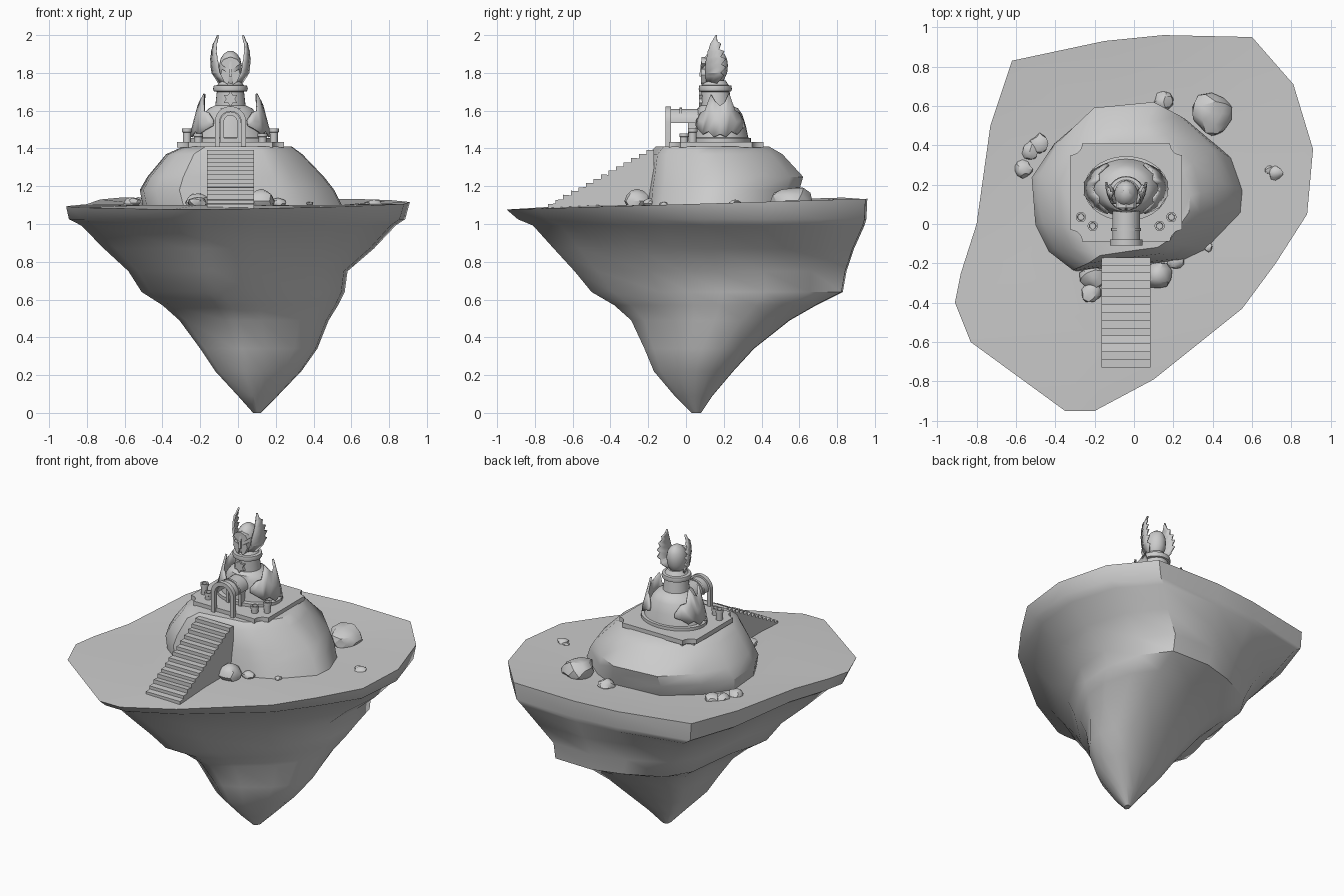
import bpy, bmesh, math, random
from mathutils import Vector, noise

if "Cube" in bpy.data.objects:
    bpy.data.objects.remove(bpy.data.objects["Cube"])

CX = -0.04          # temple axis


def make(name, verts, faces, angle=35, solid=0.0):
    me = bpy.data.meshes.new(name)
    me.from_pydata([tuple(v) for v in verts], [], faces)
    bm = bmesh.new()
    bm.from_mesh(me)
    bmesh.ops.recalc_face_normals(bm, faces=bm.faces)
    bm.to_mesh(me)
    bm.free()
    ob = bpy.data.objects.new(name, me)
    bpy.context.collection.objects.link(ob)
    if solid:
        m = ob.modifiers.new("thickness", 'SOLIDIFY')
        m.thickness, m.offset = solid, 0
    bpy.ops.object.select_all(action='DESELECT')
    ob.select_set(True)
    bpy.context.view_layer.objects.active = ob
    if angle:
        bpy.ops.object.shade_smooth_by_angle(angle=math.radians(angle))
    return ob


def loft(name, rings, angle=35):
    n = len(rings[0])
    verts = [p for r in rings for p in r]
    faces = [(k * n + i, k * n + (i + 1) % n, (k + 1) * n + (i + 1) % n, (k + 1) * n + i)
             for k in range(len(rings) - 1) for i in range(n)]
    faces += [tuple(range(n)), tuple(range(len(verts) - n, len(verts)))]
    return make(name, verts, faces, angle)


def fit(outline, x0, x1, y0, y1, z):
    """Stretch an outline into the given box at height z."""
    xs, ys = [p[0] for p in outline], [p[1] for p in outline]
    return [(x0 + (x - min(xs)) / (max(xs) - min(xs)) * (x1 - x0),
             y0 + (y - min(ys)) / (max(ys) - min(ys)) * (y1 - y0), z) for x, y in outline]


def ellipse(cx, cy, rx, ry, z, n=24):
    return [(cx + rx * math.cos(2 * math.pi * i / n), cy + ry * math.sin(2 * math.pi * i / n), z)
            for i in range(n)]


def extrude(name, pts, offset, angle=35):
    o = Vector(offset)
    return loft(name, [pts, [Vector(p) + o for p in pts]], angle)


# floating island: turf, rim and tapering rock in one shell
isle = [(-.35, -.95), (-.2, -.95), (.1, -.79), (.55, -.43), (.72, -.2), (.88, .05), (.91, .38),
        (.81, .71), (.6, .95), (.15, .96), (-.15, .93), (-.62, .83), (-.73, .5), (-.8, 0),
        (-.88, -.25), (-.91, -.4), (-.83, -.6)]
# the rock below has a softer back left corner
rock = [{(-.62, .83): (-.57, .72), (-.15, .93): (-.18, .88)}.get(p, p) for p in isle]


rim = [(x, y, 1.105 + .03 * y + (.01 if x < -.5 and y > .4 else 0)) for x, y in isle]
mid = [(x * .6, y * .6, 1.1) for x, y in isle]
levels = [(-.71, .72, -.7, .89, .87), (-.58, .58, -.59, .85, .75),
          (-.51, .565, -.5, .83, .64), (-.4, .53, -.38, .69, .57), (-.31, .48, -.29, .55, .49),
          (-.2, .42, -.22, .36, .34), (-.12, .335, -.17, .25, .22), (0, .21, -.06, .14, .09),
          (.08, .12, .03, .08, 0)]
loft("island", [mid, rim, fit(isle, -.895, .885, -.89, .955, 1.025), fit(isle, -.83, .835, -.81, .945, .992)]
     + [fit(rock, *lv) for lv in levels], 45)

# mound
hill = [(-.3, -.24), (.05, -.2), (.25, -.18), (.37, -.12), (.55, .08), (.56, .2), (.5, .38),
        (.3, .56), (.15, .63), (-.2, .6), (-.4, .43), (-.52, .25), (-.5, 0), (-.43, -.14)]
loft("mound", [fit(hill, *lv) for lv in [
    (-.5, .56, -.24, .56, 1.08), (-.52, .51, -.235, .6, 1.18), (-.48, .455, -.225, .62, 1.25),
    (-.38, .34, -.2, .51, 1.37), (-.29, .285, -.16, .44, 1.41)]], 36)

# stairs with slightly uneven treads
random.seed(2)
N, y0, y1, z0, z1 = 14, -.73, -.17, 1.09, 1.395
prof = [(y0, 1.05)]
for i in range(N):
    h = z0 + (z1 - z0) * (i + 1) / N
    prof += [(y0 + (y1 - y0) * i / N, h - random.uniform(0, .006)), (y0 + (y1 - y0) * (i + 1) / N, h - .004)]
prof += [(y1, 1.05)]
extrude("stairs", [(-.165, y, z) for y, z in prof], (.25, 0, 0), 0)


# platform with scooped corners
def scooped(hx, hy, r, z, cy=.16):
    pts = []
    for sx, sy, a in [(1, 1, 270), (-1, 1, 0), (-1, -1, 90), (1, -1, 180)]:
        for i in range(6):
            t = math.radians(a - i * 18)
            pts.append((CX + sx * hx + r * math.cos(t), cy + sy * hy + r * math.sin(t), z))
    return pts


loft("plinth", [scooped(.25, .22, .05, z) for z in (1.38, 1.41)])
loft("platform", [scooped(.283, .25, .06, z) for z in (1.405, 1.435)])

# temple body and collar
loft("temple_body", [ellipse(CX, cy, rx, ry, z, 28) for rx, ry, cy, z in [
    (.215, .165, .18, 1.43), (.215, .165, .18, 1.455), (.19, .145, .185, 1.457),
    (.17, .135, .182, 1.52), (.142, .122, .176, 1.58), (.115, .108, .168, 1.612), (.08, .08, .16, 1.628),
    (.072, .076, .155, 1.70), (.088, .085, .155, 1.703), (.092, .088, .155, 1.715),
    (.088, .085, .155, 1.732), (.07, .07, .155, 1.735), (.05, .055, .155, 1.76)]])

# jagged plates hugging both sides of the body
tops = [1.55, 1.59, 1.60, 1.685, 1.65, 1.625, 1.645, 1.69, 1.60, 1.59, 1.54]
bots = [1.52, 1.50, 1.475, 1.49, 1.46, 1.475, 1.46, 1.49, 1.475, 1.50, 1.51]
for side, sx in (("left", -1), ("right", 1)):
    v, f = [], []
    for i, (t, b) in enumerate(zip(tops, bots)):
        a = math.radians(-62 + 12.4 * i)
        for z in (b, (b + t) / 2, t):
            k = 1 - (z - 1.45) * 1.7
            v.append((CX + sx * (.06 + .155 * k) * math.cos(a), .18 + (.045 + .11 * k) * math.sin(a), z))
    for i in range(len(tops) - 1):
        for j in (0, 1):
            f.append((i * 3 + j, i * 3 + 3 + j, i * 3 + 4 + j, i * 3 + 1 + j))
    make("side_plate_" + side, v, f, 25, solid=.012)


# arched porch: front arch, barrel roof, door frame
def arch(name, ro, ri, ya, yb, foot, zc=1.54):
    pts = []
    for r, order in ((ro, 1), (ri, -1)):
        run = [(CX + r * math.cos(math.pi * i / 14), zc + r * math.sin(math.pi * i / 14)) for i in range(15)]
        if foot < zc:
            run = [(CX + r, foot)] + run + [(CX - r, foot)]
        pts += run[::order]
    n = len(pts)
    v = [(x, ya, z) for x, z in pts] + [(x, yb, z) for x, z in pts]
    f = [(i, (i + 1) % n, n + (i + 1) % n, n + i) for i in range(n)]
    for i in range(n // 2 - 1):
        q = (i, i + 1, n - 2 - i, n - 1 - i)
        f += [q, tuple(k + n for k in q)]
    make(name, v, f)


arch("front_arch", .083, .057, -.108, -.08, 1.41)
arch("barrel_roof", .07, .052, -.085, .09, 1.535)
arch("roof_rib", .076, .06, -.035, -.02, 1.535)
arch("door_frame", .055, .035, .01, .06, 1.43)

# pots on the platform corners
for sx in (-1, 1):
    for dx, y, top, r in ((.23, .035, 1.505, .026), (.17, -.01, 1.48, .026)):
        loft("pot", [ellipse(CX + sx * dx, y, q, q, z, 14) for q, z in [
            (r * .8, 1.43), (r * .85, top - .02), (r, top - .018), (r, top),
            (r * .65, top), (r * .6, top - .03)]])

# star badge on the neck
star = [(CX + (.04 if i % 2 == 0 else .024) * math.sin(i * math.pi / 6), .068,
         1.662 + (.042 if i % 2 == 0 else .025) * math.cos(i * math.pi / 6)) for i in range(12)]
extrude("neck_badge", star, (0, .03, 0), 0)

# helmeted head
loft("head", [ellipse(CX, cy, rx, ry, z, 20) for rx, ry, cy, z in [
    (.03, .04, .135, 1.735), (.048, .058, .142, 1.76), (.058, .068, .15, 1.80), (.06, .07, .152, 1.84),
    (.052, .062, .155, 1.875), (.036, .045, .158, 1.90), (.015, .02, .16, 1.915)]])
for sx in (-1, 1):
    # brow and cheek guards leave an eye slot between them
    extrude("brow", [(CX + sx * x, .082, z) for x, z in
                     [(0, 1.815), (.03, 1.83), (.052, 1.85), (.035, 1.872), (0, 1.885)]], (0, .05, 0), 0)
    extrude("cheek_guard", [(CX + sx * x, .08, z) for x, z in
                            [(.008, 1.8), (.045, 1.82), (.052, 1.79), (.032, 1.75), (.012, 1.738)]],
            (0, .06, 0), 0)
extrude("nose_guard", [(CX - .008, .07, 1.78), (CX + .008, .07, 1.78), (CX + .006, .08, 1.86),
                       (CX - .006, .08, 1.86)], (0, .03, 0), 0)

# feathered helmet wings: (offset x, front y, back y, z); front edge sits close to the head
wing = [(.06, .11, .165, 1.745), (.085, .105, .2, 1.785), (.095, .105, .185, 1.80), (.1, .103, .213, 1.83),
        (.1, .105, .188, 1.845), (.103, .108, .212, 1.875), (.1, .112, .184, 1.885), (.098, .117, .203, 1.915),
        (.094, .122, .175, 1.925), (.088, .13, .185, 1.955), (.08, .14, .166, 1.965), (.066, .158, .163, 2.0)]
for side, sx in (("left", -1), ("right", 1)):
    v = []
    for dx, ya, yb, z in wing:
        inner = .035 * min(1, (2.0 - z) / .15)
        v += [(CX + sx * (dx - inner), ya, z), (CX + sx * (dx - inner * .3), (ya + yb) / 2, z), (CX + sx * dx, yb, z)]
    f = [(i * 3 + j, i * 3 + j + 1, i * 3 + j + 4, i * 3 + j + 3) for i in range(len(wing) - 1) for j in (0, 1)]
    make("helmet_wing_" + side, v, f, 30, solid=.01)

# boulders: x, y, radius, height factor
random.seed(4)
for x, y, r, h in [(.395, .56, .112, .85), (.15, .62, .052, .9), (-.48, .41, .048, .9), (-.53, .37, .044, .9),
                   (-.565, .28, .046, .9), (-.215, -.35, .053, .9), (-.21, -.27, .06, 1), (.125, -.26, .066, 1.3),
                   (.21, -.19, .038, 1), (.72, .26, .036, .8), (.69, .275, .024, .8), (.38, -.12, .021, .9)]:
    bm = bmesh.new()
    bmesh.ops.create_icosphere(bm, subdivisions=2, radius=1)
    seed = Vector((random.random() * 9, random.random() * 9, 0))
    vs = []
    for p in bm.verts:
        c = p.co * (1 + .35 * noise.noise(p.co * 1.1 + seed))
        vs.append((x + c.x * r, y + c.y * r, 1.1 + r * h * .25 + c.z * r * h * .75))
    fs = [tuple(q.index for q in face.verts) for face in bm.faces]
    bm.free()
    make("boulder", vs, fs, 30)
